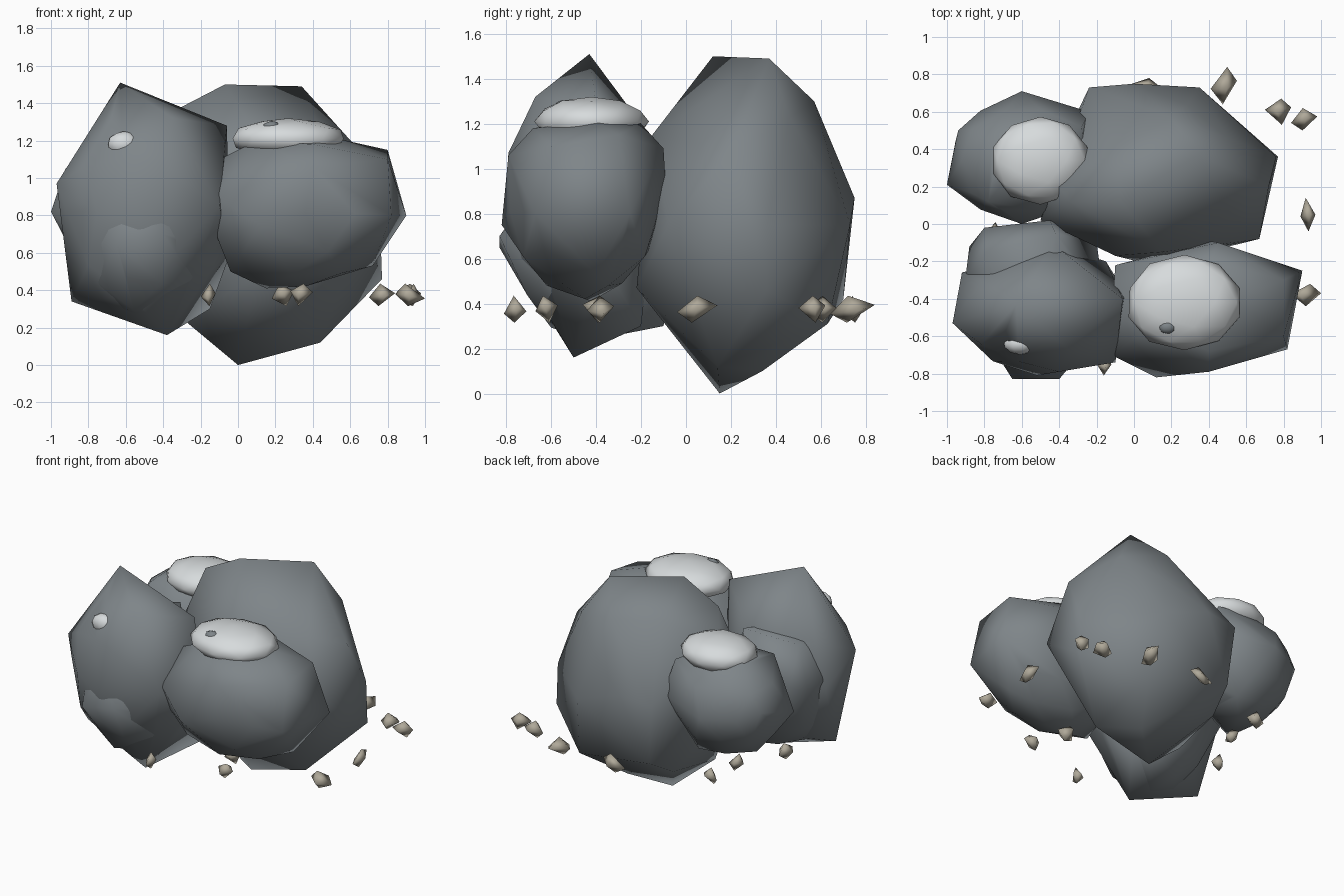
import bpy, bmesh, random
from mathutils import Vector

random.seed(4)
cube = bpy.data.objects.get("Cube")
if cube:
    bpy.data.objects.remove(cube, do_unlink=True)


def material(name, rgb):
    mat = bpy.data.materials.new(name)
    mat.use_nodes = True
    mat.diffuse_color = (*rgb, 1)
    bsdf = next(n for n in mat.node_tree.nodes if n.type == 'BSDF_PRINCIPLED')
    bsdf.inputs["Base Color"].default_value = (*rgb, 1)
    bsdf.inputs["Roughness"].default_value = 0.9
    return mat


grey = material("slate_grey", (.21, .235, .25))
pale = material("pale_frost", (.68, .71, .72))
tan = material("pebble_tan", (.43, .395, .32))


def hull_object(name, points, mat):
    """Smooth shaded convex stone wrapped around a cloud of points."""
    bm = bmesh.new()
    for p in points:
        bm.verts.new(p)
    hull = bmesh.ops.convex_hull(bm, input=bm.verts[:])
    spare = set(hull["geom_interior"]) | set(hull["geom_unused"])
    bmesh.ops.delete(bm, geom=[g for g in spare if isinstance(g, bmesh.types.BMVert)],
                     context='VERTS')
    bmesh.ops.recalc_face_normals(bm, faces=bm.faces[:])
    for face in bm.faces:
        face.smooth = True
    mesh = bpy.data.meshes.new(name)
    bm.to_mesh(mesh)
    bm.free()
    mesh.materials.append(mat)
    obj = bpy.data.objects.new(name, mesh)
    bpy.context.collection.objects.link(obj)
    return obj


def stone(name, center, radii, corners=(), mat=grey, rough=.04):
    """Ellipsoid core with a few jutting corners."""
    bm = bmesh.new()
    bmesh.ops.create_icosphere(bm, subdivisions=2, radius=1)
    core = []
    for v in bm.verts:
        p = v.co * random.uniform(1 - rough, 1)
        core.append(Vector(center) + Vector(a * r for a, r in zip(p, radii)))
    bm.free()
    return hull_object(name, core + [Vector(c) for c in corners], mat)


# Tall boulder at the front, with a pointed top
stone("tall_front_boulder", (-.5, -.47, .82), (.44, .33, .55), [
    (-.63, -.43, 1.51), (-.06, -.4, 1.28), (-.35, -.67, 1.32),
    (-.4, -.79, 1.07), (-.97, -.53, .97), (-.89, -.42, .34),
    (-.38, -.5, .16), (-.04, -.38, .6), (-.43, -.11, 1.08),
    (-.92, -.26, .78), (-.1, -.74, .85), (-.52, -.81, .75), (-.15, -.2, .3)])

# Lower boulder pushing through the tall one
stone("lower_side_boulder", (-.5, -.42, .65), (.36, .36, .42), [
    (-.9, -.28, .83), (-.8, -.02, .85), (-.45, .02, 1),
    (-.42, -.05, 1.16), (-.79, -.15, 1.1), (-.88, -.12, .8),
    (-.4, -.83, .7), (-.65, -.83, .65), (-.2, -.1, .3)])

# Largest boulder at the back, tapering to the ground
stone("large_back_boulder", (.13, .28, .78), (.55, .42, .63), [
    (0, .15, 0), (.44, .14, .12), (.22, .34, .1), (.4, .63, .31),
    (-.3, .1, .25), (-.25, .5, .3), (-.2, .7, .42), (.1, -.22, .47),
    (.77, .36, .46), (.76, .36, .75), (.67, -.08, .75), (.72, .2, 1.07),
    (.2, -.17, .95), (-.1, -.17, .8), (-.5, .02, .9),
    (-.24, .73, .85), (0, .75, .87), (.35, .73, .75),
    (.34, .37, 1.49), (-.07, .12, 1.5), (-.34, .12, 1.36),
    (-.42, .22, 1.2), (.5, .46, 1.23), (.2, .57, 1.3), (.15, -.15, 1.15)])

# Boulder at the back corner
stone("back_corner_boulder", (-.6, .34, .85), (.38, .33, .38), [
    (-1, .21, .82), (-.94, .5, .9), (-.6, .71, .85),
    (-.24, .6, .9), (-.28, .52, 1.12), (-.6, 0, .9),
    (-.78, .12, 1.14), (-.45, .5, .52), (-.7, .12, .48)])

# Broad boulder at the front
stone("broad_front_boulder", (.36, -.45, .81), (.46, .34, .39), [
    (.8, -.3, 1.15), (.8, -.6, 1.1), (.9, -.25, .8),
    (.82, -.67, .8), (.72, -.4, .53), (.12, -.82, .75),
    (-.12, -.7, .9), (.4, -.09, .92), (.45, -.1, 1.09),
    (.4, -.79, 1.06), (.4, -.68, 1.18), (0, -.2, .6), (-.04, -.52, .5),
    (.15, -.42, .41), (-.11, -.6, .68), (-.1, -.22, .95),
    (.1, -.55, 1.2), (.4, -.2, 1.2), (.53, -.4, 1.21), (-.12, -.5, 1.09)])

# Pale caps on the boulder tops and the grey tip through one of them
stone("broad_boulder_cap", (.27, -.42, 1.21), (.32, .26, .11), mat=pale)
stone("corner_boulder_cap", (-.5, .34, 1.17), (.27, .24, .11), mat=pale)
stone("tall_boulder_patch", (-.61, -.64, 1.18), (.09, .06, .07), mat=pale)
stone("cap_tip", (.18, -.55, 1.27), (.05, .04, .035))

# Pebbles scattered around the boulders: position, then half sizes in x and y
pebbles = [
    (.48, .74, .07, .1), (.77, .6, .07, .07), (.91, .56, .07, .06),
    (.93, .05, .04, .09), (.92, -.38, .08, .06), (-.16, -.76, .04, .05),
    (.05, .74, .09, .04), (.34, -.62, .06, .05), (.24, -.4, .06, .06),
    (-.57, .54, .06, .05), (-.59, .27, .05, .06), (-.75, -.05, .05, .06)]
for i, (x, y, rx, ry) in enumerate(pebbles):
    tips = []
    for axis in range(3):
        for side in (-1, 1):
            p = Vector(random.uniform(-.35, .35) for _ in range(3))
            p[axis] = side
            tips.append((x + p.x * rx, y + p.y * ry, .375 + p.z * .06))
    hull_object(f"pebble_{i + 1}", tips, tan)
